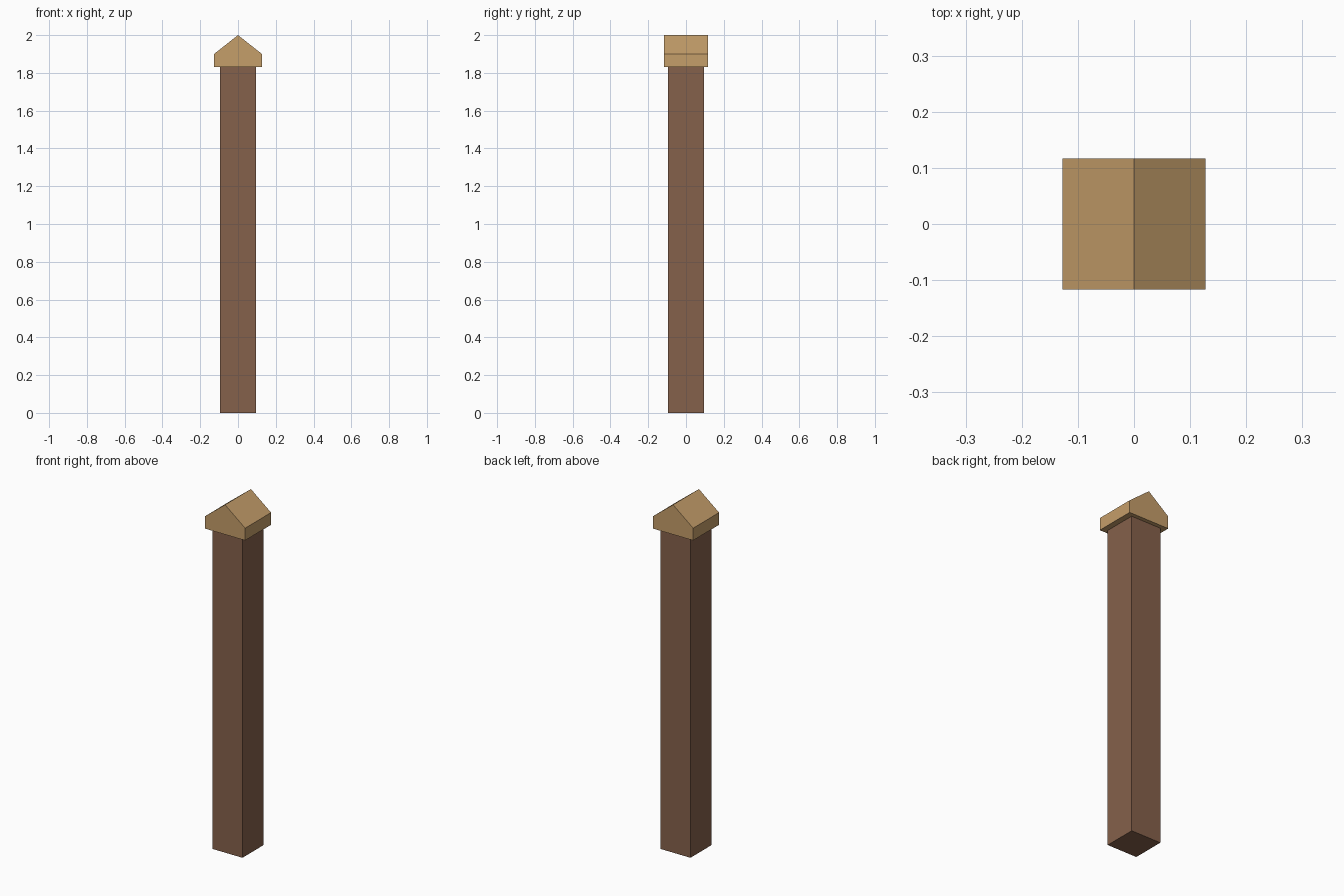
import bpy
import bmesh

cube = bpy.data.objects.get("Cube")
if cube:
    bpy.data.objects.remove(cube, do_unlink=True)


def make_material(name, rgb):
    mat = bpy.data.materials.new(name)
    mat.use_nodes = True
    mat.diffuse_color = (*rgb, 1)
    mat.node_tree.nodes["Principled BSDF"].inputs["Base Color"].default_value = (*rgb, 1)
    return mat


def extrude_profile(name, points, direction, mat):
    """Fill a closed profile and extrude it along a direction."""
    bm = bmesh.new()
    face = bm.faces.new([bm.verts.new(p) for p in points])
    result = bmesh.ops.extrude_face_region(bm, geom=[face], use_keep_orig=True)
    moved = [g for g in result["geom"] if isinstance(g, bmesh.types.BMVert)]
    bmesh.ops.translate(bm, verts=moved, vec=direction)
    bmesh.ops.recalc_face_normals(bm, faces=bm.faces[:])
    mesh = bpy.data.meshes.new(name)
    bm.to_mesh(mesh)
    bm.free()
    mesh.materials.append(mat)
    obj = bpy.data.objects.new(name, mesh)
    bpy.context.collection.objects.link(obj)
    return obj


dark_wood = make_material("dark_wood", (0.235, 0.119, 0.070))
light_wood = make_material("light_wood", (0.558, 0.342, 0.144))

# Square post
half = 0.094
eave_z = 1.83
extrude_profile("post",
                [(-half, -half, 0), (half, -half, 0), (half, half, 0), (-half, half, 0)],
                (0, 0, eave_z), dark_wood)

# Gabled cap, ridge running front to back
w, d = 0.127, 0.117
shoulder_z = 1.9
extrude_profile("gabled_cap",
                [(-w, -d, eave_z), (w, -d, eave_z), (w, -d, shoulder_z),
                 (0, -d, 2), (-w, -d, shoulder_z)],
                (0, 2 * d, 0), light_wood)
